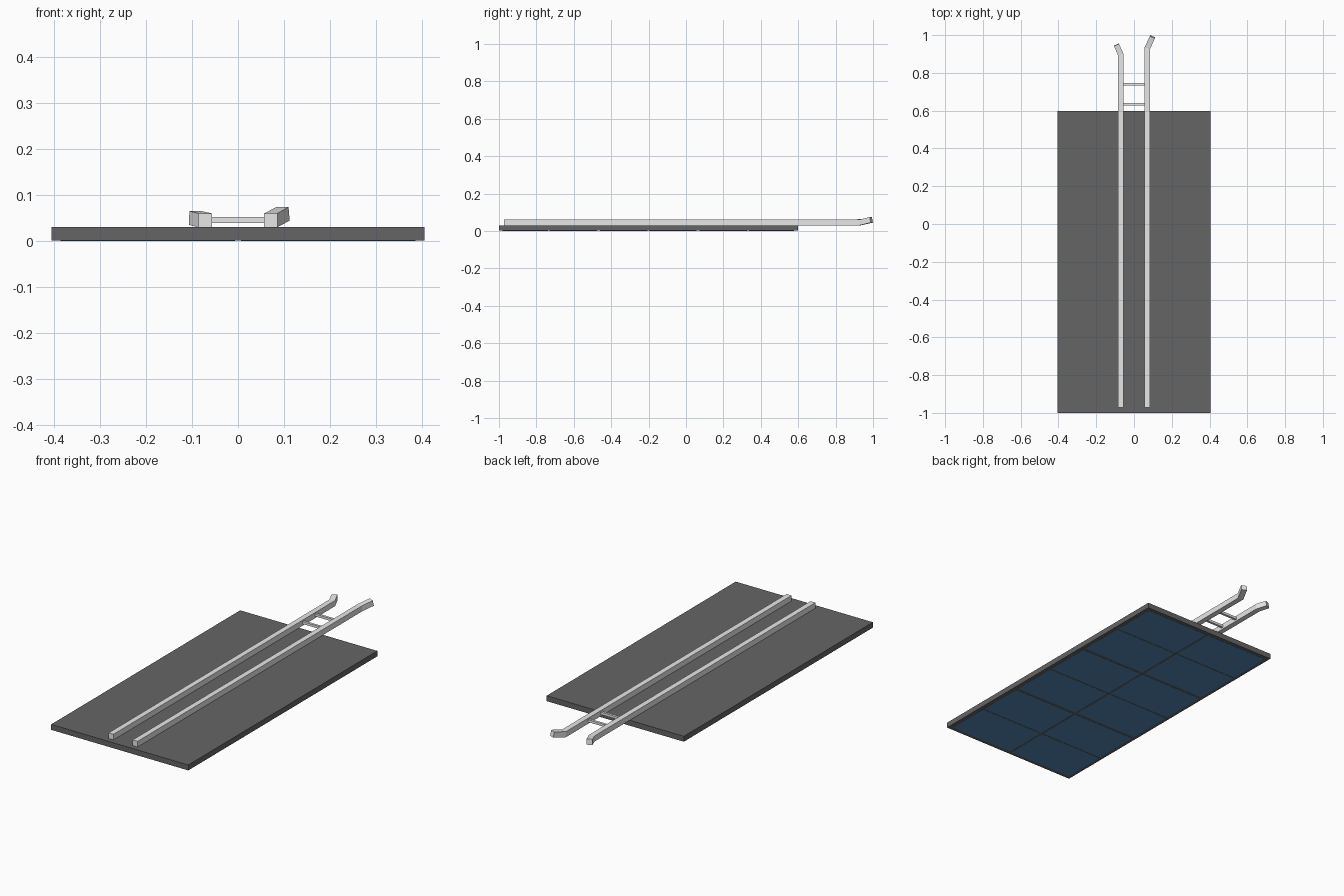
import bpy
import bmesh
from mathutils import Vector

cube = bpy.data.objects.get("Cube")
if cube:
    bpy.data.objects.remove(cube, do_unlink=True)


def material(name, r, g, b):
    m = bpy.data.materials.new(name)
    m.use_nodes = True
    m.diffuse_color = (r, g, b, 1)
    m.node_tree.nodes["Principled BSDF"].inputs["Base Color"].default_value = (r, g, b, 1)
    return m


grey = material("frame grey", 0.13, 0.13, 0.13)
blue = material("cell blue", 0.085, 0.25, 0.47)
steel = material("rail light grey", 0.85, 0.85, 0.85)


def finish(name, bm, mat):
    bmesh.ops.recalc_face_normals(bm, faces=bm.faces)
    mesh = bpy.data.meshes.new(name)
    bm.to_mesh(mesh)
    bm.free()
    mesh.materials.append(mat)
    ob = bpy.data.objects.new(name, mesh)
    bpy.context.collection.objects.link(ob)


def add_box(bm, lo, hi):
    lo, hi = Vector(lo), Vector(hi)
    for v in bmesh.ops.create_cube(bm, size=1)["verts"]:
        v.co = (lo + hi) / 2 + v.co * (hi - lo)


half_w, front, back, thick = 0.406, -1.0, 0.598, 0.03

# Panel slab
bm = bmesh.new()
add_box(bm, (-half_w, front, 0.001), (half_w, back, thick))
finish("panel", bm, grey)

# Solar cells on the underside: two columns, six rows, wider gaps between pairs
bm = bmesh.new()
border, rows = 0.02, 6
pitch = (back - front) / rows


def row_gap(i):
    if i in (0, rows):
        return border
    return 0.008 if i % 2 == 0 else 0.004


for i in range(rows):
    y0 = front + i * pitch + row_gap(i)
    y1 = front + (i + 1) * pitch - row_gap(i + 1)
    for x0, x1 in ((-half_w + border, -0.006), (0.006, half_w - border)):
        add_box(bm, (x0, y0, 0), (x1, y1, 0.003))
finish("solar_cells", bm, blue)


# Square rails with a flared, raised end
def rail(name, points, mitre):
    half, tall = 0.0145, 0.015
    flare = (points[2] - points[1]).normalized()
    side = flare.cross(Vector((0, 0, 1))).normalized()
    sections = [
        (Vector((half, 0, 0)), Vector((0, 0, tall))),
        (Vector((half, mitre, 0)), Vector((0, 0, tall))),
        (side * half, side.cross(flare) * tall),
    ]
    bm = bmesh.new()
    rings = []
    for p, (w, u) in zip(points, sections):
        rings.append([bm.verts.new(p + w * a + u * b)
                      for a, b in ((-1, -1), (1, -1), (1, 1), (-1, 1))])
    for r0, r1 in zip(rings, rings[1:]):
        for k in range(4):
            n = (k + 1) % 4
            bm.faces.new((r0[k], r0[n], r1[n], r1[k]))
    bm.faces.new(rings[0])
    bm.faces.new(rings[-1])
    finish(name, bm, steel)


rail_x, rail_z = 0.071, 0.045
rail("left_rail", [Vector((rail_x, -0.972, rail_z)), Vector((rail_x, 0.931, rail_z)),
                   Vector((0.098, 0.991, 0.059))], -0.004)
rail("right_rail", [Vector((-rail_x, -0.972, rail_z)), Vector((-rail_x, 0.898, rail_z)),
                    Vector((-0.093, 0.949, 0.05))], 0.004)

# Rungs between the rails behind the panel
for i, y in enumerate((0.634, 0.74)):
    bm = bmesh.new()
    add_box(bm, (-0.06, y - 0.0065, 0.039), (0.06, y + 0.0065, 0.052))
    finish("rung_%d" % (i + 1), bm, steel)
